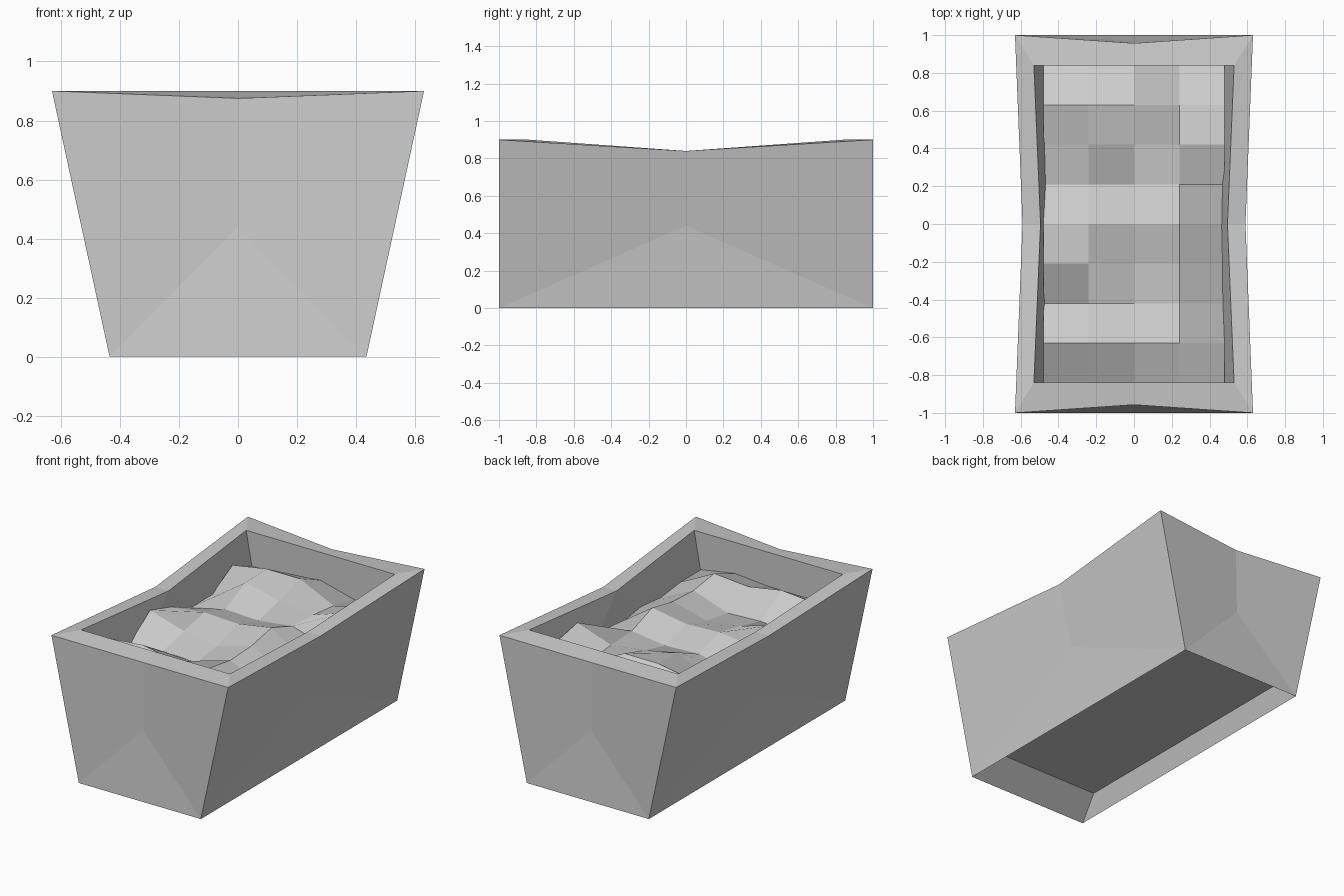
import bpy
import bmesh

if "Cube" in bpy.data.objects:
    bpy.data.objects.remove(bpy.data.objects["Cube"], do_unlink=True)

stone = bpy.data.materials.new("pale grey stone")
stone.use_nodes = True
GREY = (0.6, 0.6, 0.6, 1)
stone.diffuse_color = GREY
stone.node_tree.nodes["Principled BSDF"].inputs["Base Color"].default_value = GREY


def finish(bm, name):
    """Turn a bmesh into a flat shaded object."""
    mesh = bpy.data.meshes.new(name)
    bm.to_mesh(mesh)
    bm.free()
    mesh.materials.append(stone)
    obj = bpy.data.objects.new(name, mesh)
    bpy.context.collection.objects.link(obj)
    return obj


def corners(bm, x, y, z):
    """Four corners, counter-clockwise from the front left of the plan."""
    return [bm.verts.new((sx * x, sy * y, z))
            for sx, sy in ((-1, -1), (1, -1), (1, 1), (-1, 1))]


def middles(bm, x, y, z_side, z_end):
    """Middle points of the front, +x side, back and -x side."""
    return [bm.verts.new(p) for p in
            ((0, -y, z_end), (x, 0, z_side), (0, y, z_end), (-x, 0, z_side))]


# Trough: dented flared walls, sagging rim, hollow inside and under the base
bm = bmesh.new()
foot = corners(bm, 0.435, 1, 0)
dent = middles(bm, 0.495, 0.965, 0.44, 0.44)
top = corners(bm, 0.63, 1, 0.9)
top_mid = middles(bm, 0.59, 0.957, 0.84, 0.875)
lip = corners(bm, 0.53, 0.84, 0.9)
lip_mid = middles(bm, 0.495, 0.84, 0.84, 0.9)
floor = corners(bm, 0.388, 0.84, 0.14)
under = corners(bm, 0.388, 0.84, 0.12)

for a in range(4):
    b = (a + 1) % 4
    for face in (
        # outer wall
        (foot[a], foot[b], dent[a]),
        (foot[b], top[b], top_mid[a], dent[a]),
        (top_mid[a], top[a], foot[a], dent[a]),
        # rim
        (top[a], top_mid[a], lip_mid[a], lip[a]),
        (top_mid[a], top[b], lip[b], lip_mid[a]),
        # inner wall
        (lip[a], lip_mid[a], floor[a]),
        (lip_mid[a], floor[b], floor[a]),
        (lip_mid[a], lip[b], floor[b]),
        # recess under the base
        (foot[b], foot[a], under[a], under[b]),
    ):
        bm.faces.new(face)
bm.faces.new(floor)
bm.faces.new(under[::-1])
bmesh.ops.recalc_face_normals(bm, faces=bm.faces)
finish(bm, "trough")

# Lumpy filling: a coarse grid, heights in hundredths from front to back
HEIGHTS = (
    (68, 68, 68, 70, 66),
    (78, 80, 76, 78, 66),
    (66, 68, 67, 75, 64),
    (80, 73, 70, 76, 66),
    (74, 77, 76, 80, 63),
    (66, 71, 70, 73, 66),
    (66, 80, 75, 72, 80),
    (77, 81, 81, 70, 76),
    (68, 70, 72, 66, 66),
)
bm = bmesh.new()
grid = [[bm.verts.new((0.24 * (i - 2), 0.21 * (j - 4), h / 100))
         for i, h in enumerate(row)] for j, row in enumerate(HEIGHTS)]
for near, far in zip(grid, grid[1:]):
    for i in range(len(near) - 1):
        bm.faces.new((near[i], near[i + 1], far[i + 1], far[i]))
finish(bm, "filling")
